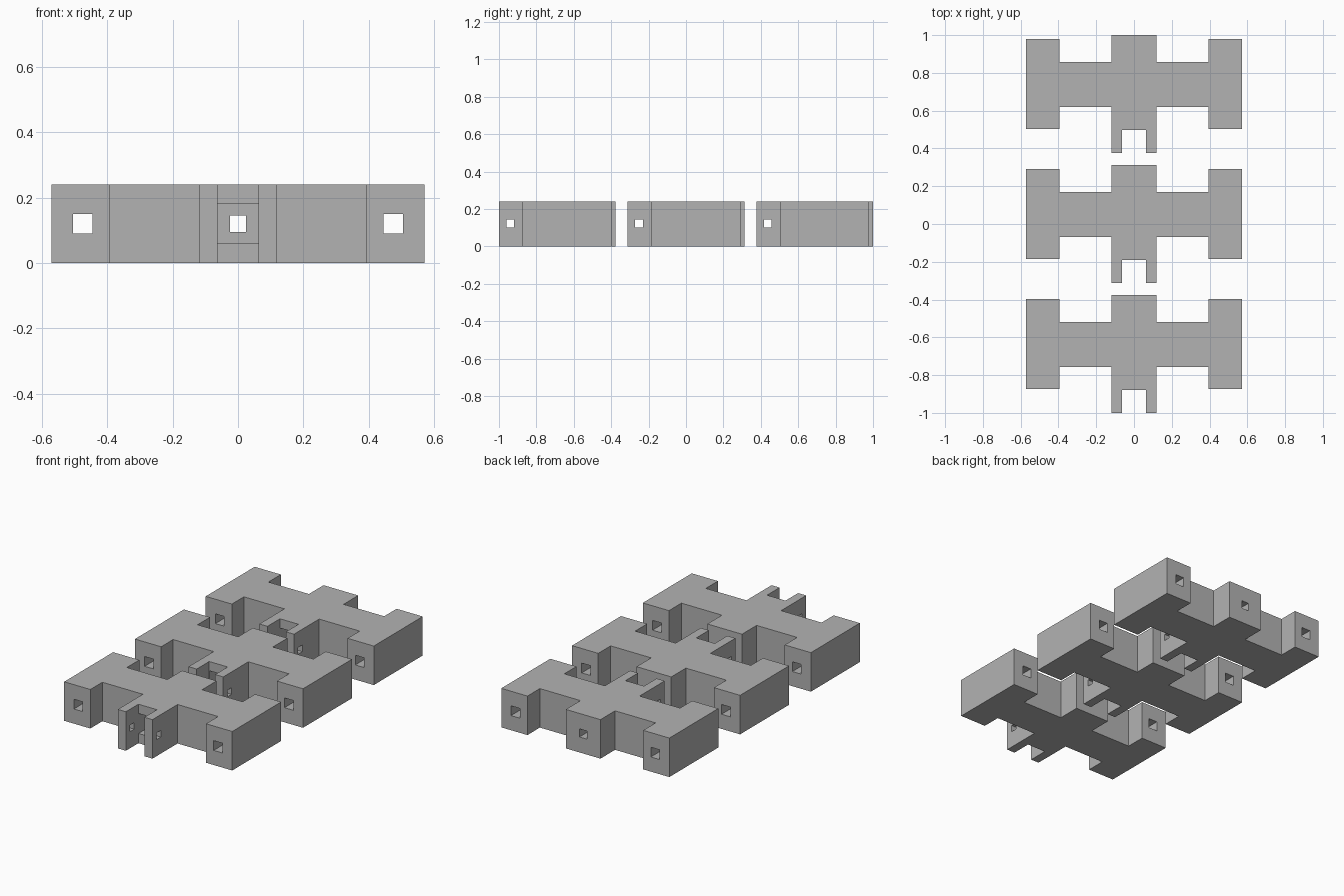
import bpy
import bmesh

if "Cube" in bpy.data.objects:
    bpy.data.objects.remove(bpy.data.objects["Cube"])

HEIGHT = 0.24
MID = HEIGHT / 2
PITCH = 0.688

grey = bpy.data.materials.new("plain_grey")
grey.diffuse_color = (0.45, 0.45, 0.45, 1)
grey.use_nodes = True
grey.node_tree.nodes["Principled BSDF"].inputs["Base Color"].default_value = grey.diffuse_color


def box(name, x0, x1, y0, y1, z0, z1):
    """Axis-aligned box from its limits."""
    bm = bmesh.new()
    bmesh.ops.create_cube(bm, size=1)
    for v in bm.verts:
        v.co = (x1 if v.co.x > 0 else x0,
                y1 if v.co.y > 0 else y0,
                z1 if v.co.z > 0 else z0)
    mesh = bpy.data.meshes.new(name)
    bm.to_mesh(mesh)
    bm.free()
    obj = bpy.data.objects.new(name, mesh)
    bpy.context.collection.objects.link(obj)
    return obj


def cut(target, cutter):
    """Subtract the cutter and remove it."""
    mod = target.modifiers.new("cut", 'BOOLEAN')
    mod.operation = 'DIFFERENCE'
    mod.solver = 'EXACT'
    mod.object = cutter
    bpy.context.view_layer.objects.active = target
    bpy.ops.object.modifier_apply(modifier=mod.name)
    bpy.data.objects.remove(cutter)


# Link outline: right half from the back centre to the slot, then mirrored
half = [(0.118, 0.312), (0.118, 0.17), (0.394, 0.17), (0.394, 0.291),
        (0.572, 0.291), (0.572, -0.185), (0.394, -0.185), (0.394, -0.068),
        (0.118, -0.068), (0.118, -0.312), (0.063, -0.312), (0.063, -0.19)]
outline = half + [(-x, y) for x, y in reversed(half)]

bm = bmesh.new()
face = bm.faces.new([bm.verts.new((x, y, 0)) for x, y in outline])
top = bmesh.ops.extrude_face_region(bm, geom=[face])["geom"]
bmesh.ops.translate(bm, vec=(0, 0, HEIGHT),
                    verts=[g for g in top if isinstance(g, bmesh.types.BMVert)])
bmesh.ops.recalc_face_normals(bm, faces=bm.faces)
mesh = bpy.data.meshes.new("link")
bm.to_mesh(mesh)
bm.free()
link = bpy.data.objects.new("link_middle", mesh)
bpy.context.collection.objects.link(link)

# Square channels through the side blocks
for s in (-1, 1):
    cx = s * 0.476
    cut(link, box("side_channel", cx - 0.03, cx + 0.03, -0.5, 0.5,
                  MID - 0.03, MID + 0.03))
# Pocket behind the fork slot, and the narrow channel out of the back
cut(link, box("pocket", -0.0622, 0.0622, -0.25, -0.07, 0.06, 0.183))
cut(link, box("centre_channel", -0.025, 0.025, -0.15, 0.5,
              MID - 0.025, MID + 0.025))
# Pin hole across both fork prongs
cut(link, box("pin_hole", -0.2, 0.2, -0.272, -0.231, 0.102, 0.143))

link.data.materials.clear()
link.data.materials.append(grey)

# Row of three identical links
for name, y in (("link_front", -PITCH), ("link_back", PITCH)):
    copy = bpy.data.objects.new(name, link.data)
    copy.location.y = y
    bpy.context.collection.objects.link(copy)
